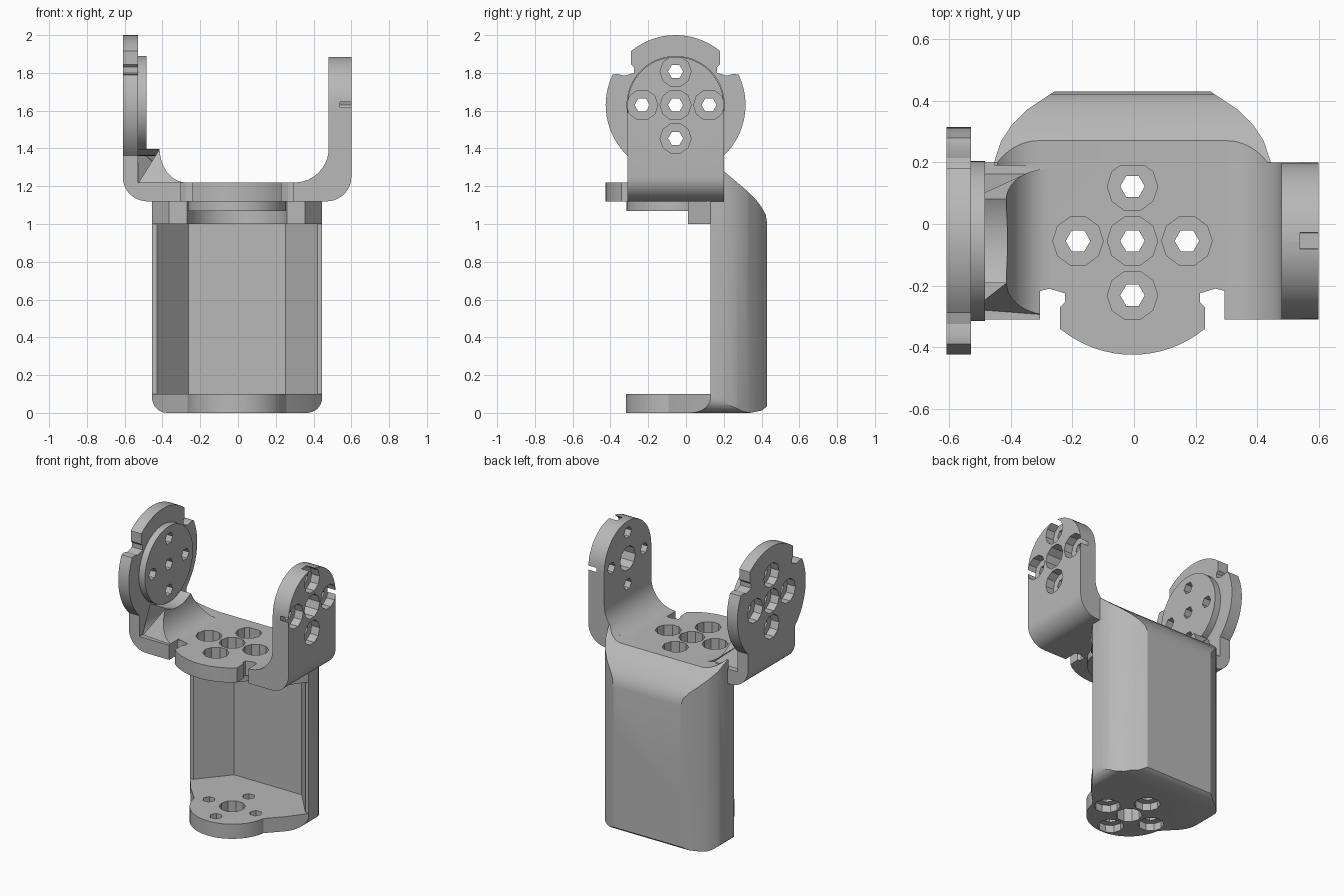
import bpy
import bmesh
from math import cos, sin, radians

if "Cube" in bpy.data.objects:
    bpy.data.objects.remove(bpy.data.objects["Cube"])

X0, Y0, Z_AXLE = -0.005, -0.055, 1.63   # shared hole-pattern centre
WHEEL, BOSS = 0.37, 0.26

grey = bpy.data.materials.new("plain grey")
grey.use_nodes = True
grey.diffuse_color = (0.48, 0.48, 0.48, 1)
grey.node_tree.nodes["Principled BSDF"].inputs["Base Color"].default_value = (0.48, 0.48, 0.48, 1)


def arc(cx, cy, r, start, end, n=12, ry=None):
    ry = ry or r
    angles = [radians(start + (end - start) * i / n) for i in range(n + 1)]
    return [(cx + r * cos(a), cy + ry * sin(a)) for a in angles]


def circle(cx, cy, r, n=48):
    return arc(cx, cy, r, 0, 360, n)[:-1]


def mirrored(points):
    """Close a right-hand outline with its mirror image."""
    return points + [(-a, b) for a, b in reversed(points)]


def shifted(points, da, db=0, flip=1):
    return [(a + da, flip * b + db) for a, b in points]


def prism(name, points, axis, lo, hi):
    """Extrude a 2D outline along one axis."""
    place = {"x": lambda a, b, t: (t, a, b),
             "y": lambda a, b, t: (a, t, b),
             "z": lambda a, b, t: (a, b, t)}[axis]
    bm = bmesh.new()
    low = [bm.verts.new(place(a, b, lo)) for a, b in points]
    high = [bm.verts.new(place(a, b, hi)) for a, b in points]
    bm.faces.new(low)
    bm.faces.new(high)
    for i in range(len(points)):
        j = (i + 1) % len(points)
        bm.faces.new((low[i], low[j], high[j], high[i]))
    bmesh.ops.recalc_face_normals(bm, faces=bm.faces)
    mesh = bpy.data.meshes.new(name)
    bm.to_mesh(mesh)
    bm.free()
    mesh.materials.append(grey)
    obj = bpy.data.objects.new(name, mesh)
    bpy.context.collection.objects.link(obj)
    return obj


def combine(obj, tool, operation):
    """Apply a boolean and discard the tool."""
    mod = obj.modifiers.new("combine", "BOOLEAN")
    mod.operation, mod.solver, mod.object = operation, "EXACT", tool
    bpy.context.view_layer.update()
    graph = bpy.context.evaluated_depsgraph_get()
    mesh = bpy.data.meshes.new_from_object(obj.evaluated_get(graph))
    obj.modifiers.clear()
    obj.data = mesh
    bpy.data.objects.remove(tool)


def add(obj, *shape):
    combine(obj, prism("addition", *shape), "UNION")


def cut(obj, *shape):
    combine(obj, prism("cutter", *shape), "DIFFERENCE")


def keep(obj, *shape):
    combine(obj, prism("limit", *shape), "INTERSECT")


def bolt_holes(obj, axis, ca, cb, wide, through, open_centre=False):
    """Five counterbored holes in a cross pattern."""
    d = 0.177
    for da, db in ((0, 0), (d, 0), (-d, 0), (0, d), (0, -d)):
        is_open = open_centre and da == db == 0
        cut(obj, circle(ca + da, cb + db, 0.082, 10), axis, *(through if is_open else wide))
        if not is_open:
            cut(obj, circle(ca + da, cb + db, 0.04, 6), axis, *through)


# Notched wheel outline, with its tab towards +b
notch = [(0.235, 0.286), (0.235, 0.215), (0.22, 0.2), (0.22, 0.17),
         (0.27, 0.155), (0.31, 0.165), (0.335, 0.16)]
tab = arc(0, 0, WHEEL, 128, 52, 16)[1:-1]
half_wheel = tab + notch + arc(0, 0, WHEEL, 24, 0, 6) + \
    arc(0, 0, WHEEL, 180, 156, 6) + [(-a, b) for a, b in reversed(notch)]
full_wheel = tab + notch + arc(0, 0, WHEEL, 24, -204, 48) + \
    [(-a, b) for a, b in reversed(notch)]

# Upper U-shaped fork
fork_profile = [(-0.605, 1.5)] + arc(-0.475, 1.25, 0.13, 180, 270) + \
    arc(0.475, 1.25, 0.13, 270, 360) + [(0.605, Z_AXLE), (0.485, Z_AXLE)] + \
    arc(0.305, 1.4, 0.18, 0, -90) + [(-0.525, 1.22), (-0.525, 1.5)]
fork = prism("upper_fork", shifted(fork_profile, X0), "y", Y0 - 0.255, Y0 + 0.255)
add(fork, circle(Y0, Z_AXLE, 0.255), "x", X0 + 0.485, X0 + 0.605)

# Tapered gusset inside the wheel arm, scooped out below the boss
gusset_profile = [(-0.56, 1.18), (-0.275, 1.18)] + \
    arc(-0.275, 1.4, 0.14, 270, 180, 12, 0.18) + [(-0.56, 1.4)]
gusset = prism("gusset", gusset_profile, "y", -0.295, 0.18)
for v in gusset.data.vertices:
    rise = max(0, (v.co.z - 1.22) / 0.18)
    v.co.y += 0.105 * rise if v.co.y < 0 else -0.1 * rise
cut(gusset, circle(Y0, Z_AXLE, 0.27), "x", -0.53, -0.2)
combine(fork, gusset, "UNION")

# Front wheel on the fork base, with the round boss beneath
cut(fork, [(X0 - 0.3, -1), (X0 + 0.3, -1), (X0 + 0.3, -0.207), (X0 - 0.3, -0.207)],
    "z", 1.0, 1.5)
add(fork, shifted(half_wheel, X0, Y0, -1), "z", 1.12, 1.22)
add(fork, circle(X0, Y0, BOSS), "z", 1.07, 1.15)

# Notched side wheel and its inner boss
add(fork, shifted(full_wheel, Y0, Z_AXLE), "x", X0 - 0.605, X0 - 0.525)
add(fork, circle(Y0, Z_AXLE, BOSS), "x", X0 - 0.56, X0 - 0.48)

bolt_holes(fork, "z", X0, Y0, (1.14, 1.3), (1.0, 1.3))
bolt_holes(fork, "x", Y0, Z_AXLE, (-0.7, -0.55), (-0.7, -0.4))
bolt_holes(fork, "x", Y0, Z_AXLE, (0.54, 0.7), (0.4, 0.7), True)

# Lower C-shaped body: plan limited by side and front outlines
plan = mirrored(arc(0, Y0, 0.265, -90, -8, 16)[1:] + [
    (0.36, 0.01), (0.45, 0.13), (0.45, 0.2), (0.427, 0.27),
    (0.39, 0.325), (0.345, 0.37), (0.255, 0.43)])
body = prism("lower_body", shifted(plan, X0), "z", 0, 1.4)
side = [(-0.4, 0), (0.34, 0), (0.4, 0.012), (0.43, 0.035), (0.43, 1.0), (0.422, 1.05),
        (0.4, 1.09), (0.37, 1.13), (0.33, 1.17), (0.2, 1.28), (0.19, 1.28), (0.19, 1.12),
        (0.01, 1.12), (0.01, 1.0), (0.13, 1.0), (0.13, 0.1), (-0.4, 0.1)]
keep(body, side, "x", -0.7, 0.7)
front = mirrored(arc(0.37, 0.08, 0.08, 270, 360, 8) + [(0.45, 1.302)] +
                 arc(0.305, 1.4, 0.18, -38, -90, 8))
keep(body, shifted(front, X0), "y", -0.7, 0.7)

# Angled pocket inside the body, and clearance around the round boss
pocket = mirrored([(0.425, -1), (0.425, 0.13), (0.257, 0.33)])
cut(body, shifted(pocket, X0), "z", 0.1, 1.0)
cut(body, circle(X0, Y0, 0.272), "z", 0.9, 1.12)
bolt_holes(body, "z", X0, Y0, (-0.1, 0.05), (-0.1, 0.2), True)

# Smooth curved walls, crisp edges
for obj in (fork, body):
    bpy.ops.object.select_all(action="DESELECT")
    obj.select_set(True)
    bpy.context.view_layer.objects.active = obj
    bpy.ops.object.shade_smooth_by_angle(angle=radians(30))
